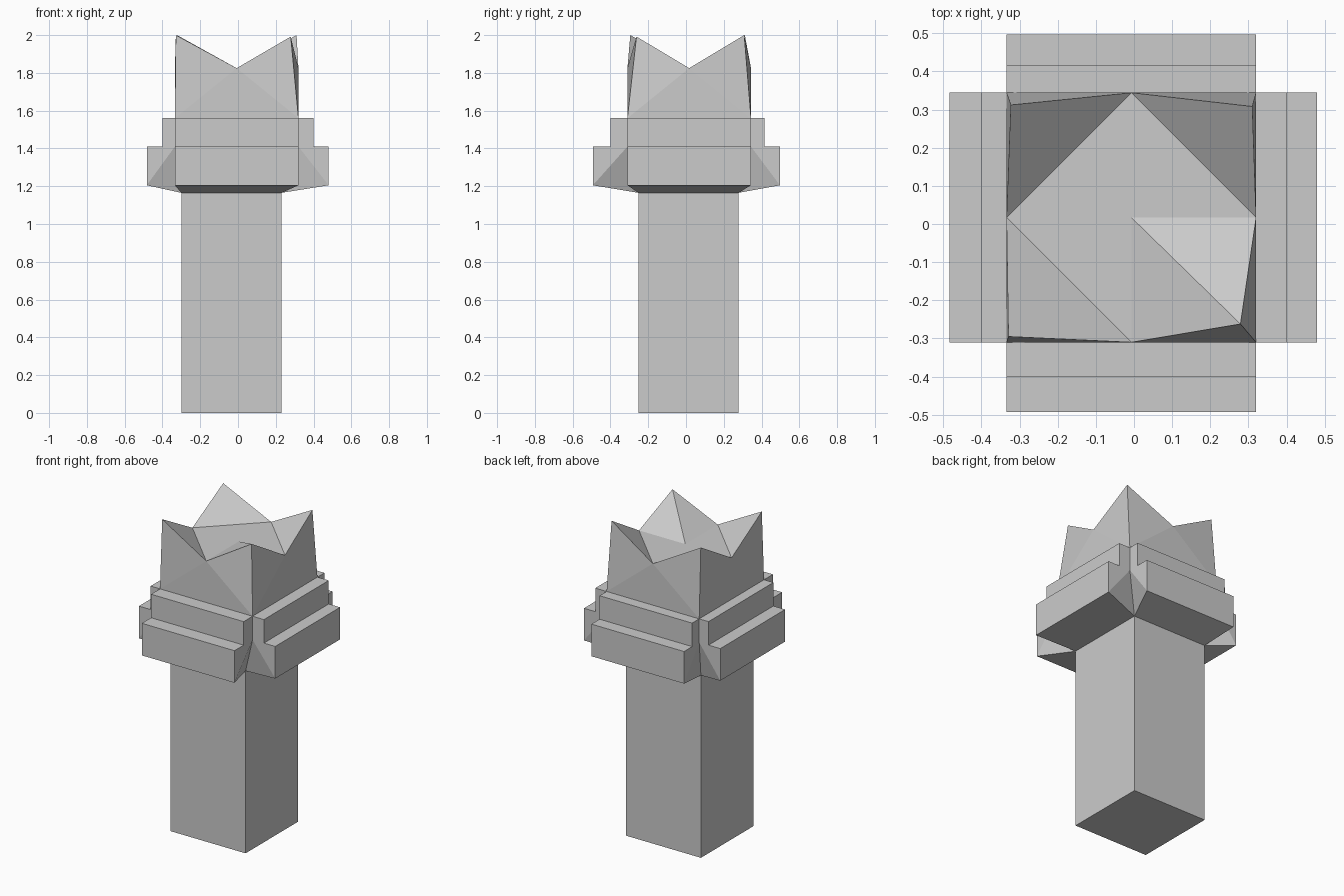
import bpy, bmesh
from mathutils import Vector

if "Cube" in bpy.data.objects:
    bpy.data.objects.remove(bpy.data.objects["Cube"])

C = Vector((-0.007, 0.017))        # collar centre
H = 0.327                          # collar half width
Z0, Z1, Z2, Z3 = 1.165, 1.205, 1.41, 1.56
SX, SY = (-0.30, 0.23), (-0.252, 0.278)   # shaft extents
DIRS = [Vector(d) for d in ((1, 0), (0, 1), (-1, 0), (0, -1))]


def make_part(name, polys):
    bm = bmesh.new()
    for poly in polys:
        bm.faces.new([bm.verts.new(p) for p in poly])
    bmesh.ops.remove_doubles(bm, verts=bm.verts, dist=0.0005)
    bmesh.ops.recalc_face_normals(bm, faces=bm.faces)
    me = bpy.data.meshes.new(name)
    bm.to_mesh(me)
    bm.free()
    ob = bpy.data.objects.new(name, me)
    bpy.context.collection.objects.link(ob)
    return ob


def shaft_corner(d, z):
    return (SX[d.x > 0], SY[d.y > 0], z)


def collar_corner(d, z):
    return (C.x + H * d.x, C.y + H * d.y, z)


# Shaft: square column, open where it meets the collar
diag = [DIRS[i] + DIRS[(i + 1) % 4] for i in range(4)]
polys = [[shaft_corner(d, 0) for d in diag]]
for i in range(4):
    a, b = diag[i - 1], diag[i]
    polys.append([shaft_corner(a, 0), shaft_corner(b, 0),
                  shaft_corner(b, Z0), shaft_corner(a, Z0)])
make_part("shaft", polys)

# Collar: four stepped bars with sloping undersides (lower reach, upper reach)
reach = [(0.487, 0.407), (0.48, 0.398), (0.476, 0.393), (0.51, 0.417)]
polys = []
for n, (o, u) in zip(DIRS, reach):
    t = Vector((-n.y, n.x))

    def P(r, s, z):
        v = C + n * r + t * (H * s)
        return (v.x, v.y, z)

    profile = [(o, Z1), (o, Z2), (u, Z2), (u, Z3), (H, Z3)]
    for (r0, za), (r1, zb) in zip(profile, profile[1:]):
        polys.append([P(r0, -1, za), P(r0, 1, za), P(r1, 1, zb), P(r1, -1, zb)])
    lo = {s: shaft_corner(n + t * s, Z0) for s in (-1, 1)}
    polys.append([lo[-1], lo[1], P(o, 1, Z1), P(o, -1, Z1)])
    for s in (-1, 1):
        polys.append([P(o, s, Z1), P(o, s, Z2), P(u, s, Z2), P(H, s, Z2)])
        polys.append([P(u, s, Z2), P(u, s, Z3), P(H, s, Z3), P(H, s, Z2)])
        polys.append([P(o, s, Z1), P(H, s, Z2), lo[s]])
make_part("collar", polys)

# Crown: block with four pointed corners and notches between them
ZM = 1.825
peaks = [(0.31, 0.308, 2.0), (-0.323, 0.312, 2.0),
         (-0.329, -0.295, 2.0), (0.279, -0.262, 1.992)]
mids = [(C.x + H * n.x, C.y + H * n.y, ZM) for n in DIRS]
centre = (C.x, C.y, ZM)
polys = []
for i in range(4):
    j = (i + 1) % 4
    base, prev = collar_corner(diag[i], Z3), collar_corner(diag[i - 1], Z3)
    polys.append([prev, base, mids[i]])
    polys.append([base, peaks[i], mids[i]])
    polys.append([base, mids[j], peaks[i]])
    if i == 3:      # front right point is folded along its diagonal
        polys += [[centre, mids[i], peaks[i]], [centre, peaks[i], mids[j]]]
    else:
        polys += [[centre, mids[i], mids[j]], [mids[i], peaks[i], mids[j]]]
make_part("crown", polys)
